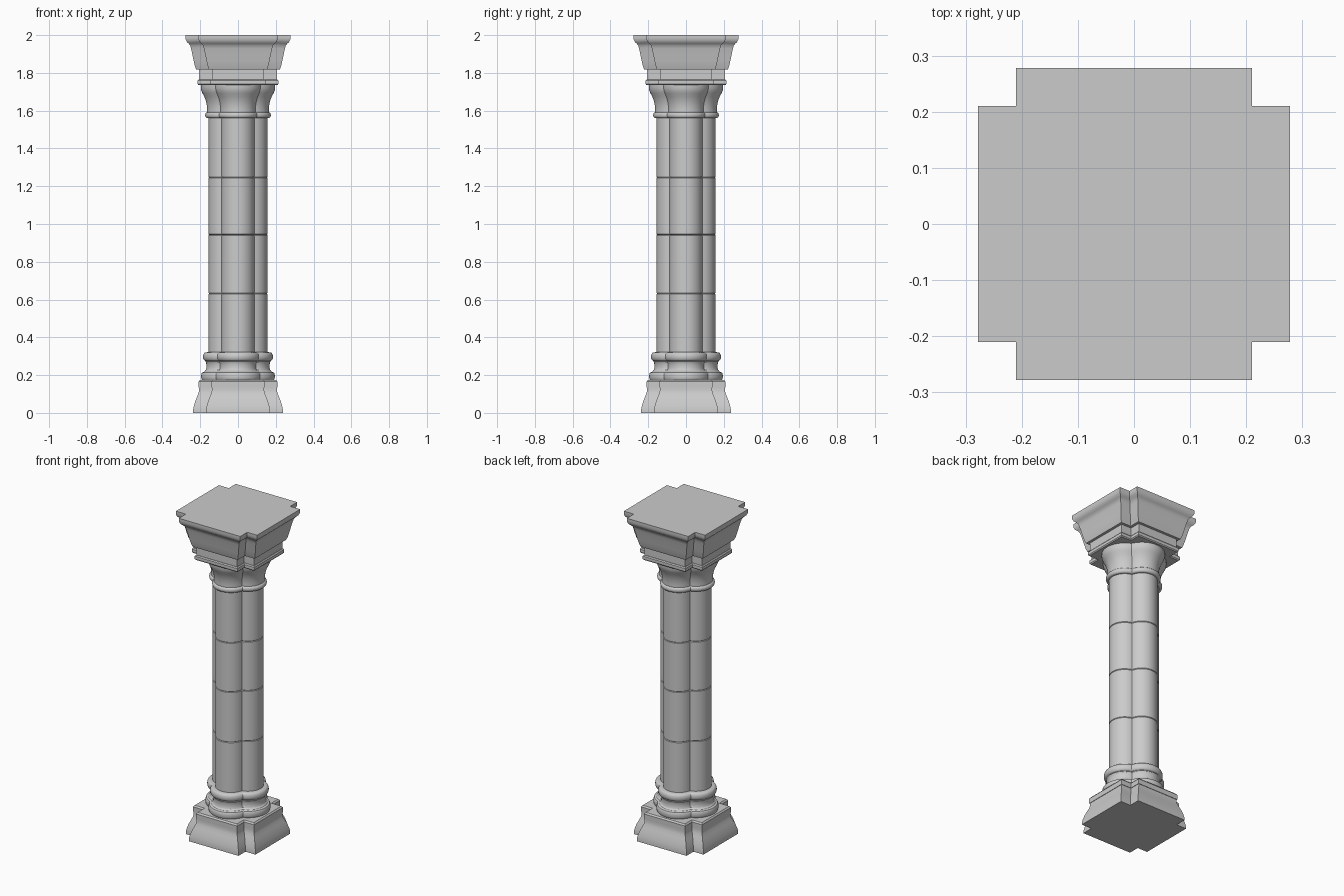
import bpy, bmesh, math

cube = bpy.data.objects.get("Cube")
if cube:
    bpy.data.objects.remove(cube, do_unlink=True)

NOTCH = 0.068      # corner notch of the square blocks
LOBE = 0.068       # distance of each lobe's axis from the centre
SHAFT = 0.156      # reach of the shaft
ARC = 20           # segments per lobe

stone = bpy.data.materials.new("grey_stone")
stone.use_nodes = True
GREY = (0.6, 0.6, 0.6, 1)
stone.diffuse_color = GREY
stone.node_tree.nodes["Principled BSDF"].inputs["Base Color"].default_value = GREY


def notched_square(w):
    """Square outline with its four corners cut back."""
    n = w - NOTCH
    pts = []
    for q in range(4):
        c, s = round(math.cos(q * math.pi / 2)), round(math.sin(q * math.pi / 2))
        for x, y in ((w, -n), (w, n), (n, n)):
            pts.append((x * c - y * s, x * s + y * c))
    return pts


def four_lobes(w):
    """Outline of four merged round shafts reaching out to w."""
    r = w - LOBE
    t = (LOBE + math.sqrt(2 * r * r - LOBE * LOBE)) / 2
    half = math.atan2(t, t - LOBE)
    pts = []
    for q in range(4):
        c, s = math.cos(q * math.pi / 2), math.sin(q * math.pi / 2)
        for i in range(ARC):
            a = -half + 2 * half * i / ARC
            x, y = LOBE + r * math.cos(a), r * math.sin(a)
            pts.append((x * c - y * s, x * s + y * c))
    return pts


def bulge(w, depth, z0, z1, steps=8):
    """Half-round profile: positive depth swells out, negative hollows in."""
    return [(w + depth * math.sin(math.pi * i / steps),
             (z0 + z1) / 2 - (z1 - z0) / 2 * math.cos(math.pi * i / steps))
            for i in range(steps + 1)]


def sweep(name, outline, profile):
    """Stack the outline along a (reach, height) profile and cap both ends."""
    bm = bmesh.new()
    rings = [[bm.verts.new((x, y, z)) for x, y in outline(w)] for w, z in profile]
    n = len(rings[0])
    for low, high in zip(rings, rings[1:]):
        for i in range(n):
            j = (i + 1) % n
            bm.faces.new((low[i], low[j], high[j], high[i]))
    bm.faces.new(rings[0][::-1])
    bm.faces.new(rings[-1])
    bmesh.ops.recalc_face_normals(bm, faces=bm.faces)
    mesh = bpy.data.meshes.new(name)
    bm.to_mesh(mesh)
    bm.free()
    mesh.materials.append(stone)
    obj = bpy.data.objects.new(name, mesh)
    bpy.context.collection.objects.link(obj)
    bpy.ops.object.select_all(action='DESELECT')
    obj.select_set(True)
    bpy.context.view_layer.objects.active = obj
    bpy.ops.object.shade_smooth_by_angle(angle=math.radians(32))
    return obj


# Plinth and the slab on it
sweep("plinth", notched_square, [
    (0.238, 0), (0.238, 0.015), (0.234, 0.035), (0.227, 0.06),
    (0.217, 0.085), (0.209, 0.105), (0.206, 0.12), (0.206, 0.135)])
sweep("plinth_slab", notched_square, [
    (0.209, 0.135), (0.209, 0.165), (0.202, 0.174)])

# Moulded foot of the shaft
sweep("foot_moulding", four_lobes,
      [(0.186, 0.17)] + bulge(0.187, 0.008, 0.172, 0.215)
      + [(0.178, 0.218)] + bulge(0.174, -0.007, 0.224, 0.272)
      + bulge(0.172, 0.013, 0.275, 0.32) + [(SHAFT, 0.322)])

# Shaft drums with fine eased joints
joints = [0.315, 0.632, 0.943, 1.247, 1.57]
EASE = 0.003
for k, (z0, z1) in enumerate(zip(joints, joints[1:])):
    sweep(f"shaft_drum_{k + 1}", four_lobes, [
        (SHAFT - EASE, z0), (SHAFT, z0 + EASE), (SHAFT, z1 - EASE), (SHAFT - EASE, z1)])

# Capital: neck ring and flared bell
sweep("neck_ring", four_lobes, bulge(0.162, 0.012, 1.56, 1.592))
sweep("capital_bell", four_lobes, [
    (0.164, 1.585), (0.163, 1.61), (0.166, 1.635), (0.171, 1.655), (0.179, 1.675),
    (0.188, 1.692), (0.194, 1.705), (0.197, 1.72), (0.197, 1.737)])

# Abacus in two steps
sweep("abacus_lip", notched_square, [
    (0.209, 1.735), (0.214, 1.741), (0.214, 1.759), (0.209, 1.765)])
sweep("abacus", notched_square, [(0.206, 1.765), (0.206, 1.82)])

# Crowning block with a curved top edge
sweep("crown", notched_square, [
    (0.222, 1.818), (0.228, 1.835), (0.235, 1.865), (0.242, 1.9), (0.249, 1.93),
    (0.253, 1.945), (0.261, 1.955), (0.27, 1.963), (0.276, 1.974), (0.278, 1.985), (0.278, 2)])
